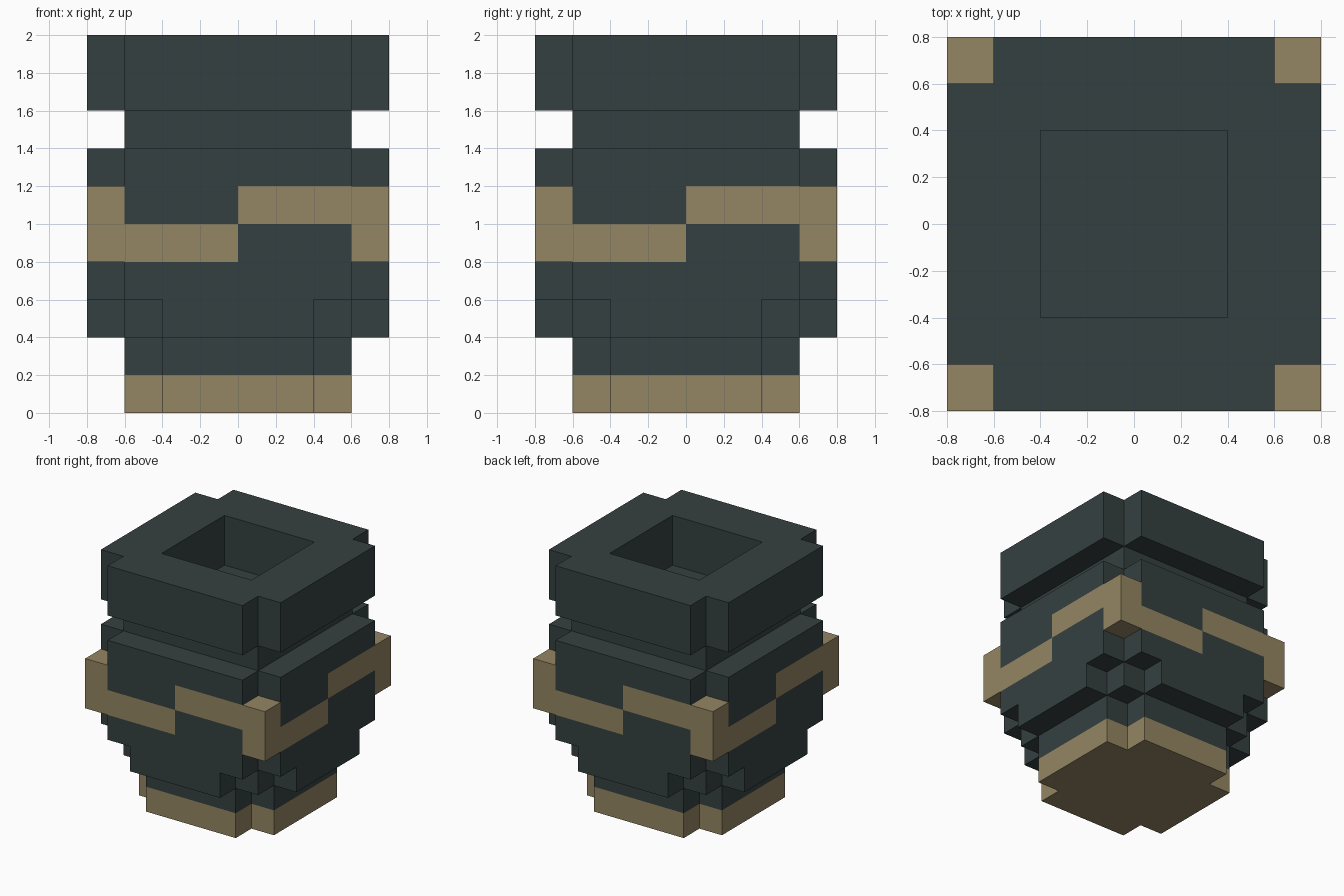
import bpy
import bmesh
from mathutils import Vector

cube = bpy.data.objects.get("Cube")
if cube:
    bpy.data.objects.remove(cube, do_unlink=True)


def material(name, rgb):
    mat = bpy.data.materials.new(name)
    mat.use_nodes = True
    mat.diffuse_color = (*rgb, 1)
    mat.node_tree.nodes["Principled BSDF"].inputs["Base Color"].default_value = (*rgb, 1)
    return mat


DARK = material("dark slate", (0.036, 0.051, 0.051))
TAN = material("tan clay", (0.296, 0.238, 0.125))


def outline(steps):
    """Four-fold outline from the corner points of one quarter."""
    pts = []
    for turn in range(4):
        for x, y in steps:
            for _ in range(turn):
                x, y = -y, x
            pts.append((x, y))
    return pts


def notched(r, n):
    """Square of half-width r with its corners cut back to n."""
    return outline([(r, n), (n, n), (n, r)])


def slab(steps, z0, z1):
    bm = bmesh.new()
    face = bm.faces.new([bm.verts.new((x, y, z0)) for x, y in steps])
    grown = bmesh.ops.extrude_face_region(bm, geom=[face])["geom"]
    verts = [v for v in grown if isinstance(v, bmesh.types.BMVert)]
    bmesh.ops.translate(bm, verts=verts, vec=(0, 0, z1 - z0))
    bmesh.ops.recalc_face_normals(bm, faces=bm.faces)
    return bm


def cut(bm, axis, positions):
    normal = Vector([axis == i for i in range(3)])
    for p in positions:
        geom = bm.verts[:] + bm.edges[:] + bm.faces[:]
        bmesh.ops.bisect_plane(bm, geom=geom, plane_co=normal * p, plane_no=normal)


def finish(bm, name, *mats):
    bmesh.ops.recalc_face_normals(bm, faces=bm.faces)
    mesh = bpy.data.meshes.new(name)
    bm.to_mesh(mesh)
    bm.free()
    for mat in mats:
        mesh.materials.append(mat)
    obj = bpy.data.objects.new(name, mesh)
    bpy.context.collection.objects.link(obj)


# Foot and lower body
finish(slab(notched(0.6, 0.4), 0, 0.2), "foot", TAN)
finish(slab(notched(0.6, 0.4), 0.2, 0.4), "ankle", DARK)
stepped = outline([(0.8, 0.4), (0.6, 0.4), (0.6, 0.6), (0.4, 0.6), (0.4, 0.8)])
finish(slab(stepped, 0.4, 0.6), "lower_step", DARK)
finish(slab(notched(0.8, 0.6), 0.6, 0.8), "lower_body", DARK)

# Belly with corner posts and a zigzag band
belly = slab(outline([(0.8, 0.8)]), 0.8, 1.2)
for axis in (0, 1):
    cut(belly, axis, (-0.6, 0, 0.6))
cut(belly, 2, (1.0,))
for f in belly.faces:
    c, n = f.calc_center_median(), f.normal
    post = abs(c.x) > 0.6 and abs(c.y) > 0.6
    along = n.x * c.y - n.y * c.x  # distance to the right across each side
    band = abs(n.z) < 0.5 and (along > 0) == (c.z > 1.0)
    at_corner = abs(n.z) < 0.5 and abs(along) > 0.6
    f.material_index = int(post or band or at_corner)
finish(belly, "banded_belly", DARK, TAN)

# Shoulder and neck
finish(slab(notched(0.8, 0.6), 1.2, 1.4), "shoulder", DARK)
finish(slab(outline([(0.6, 0.6)]), 1.4, 1.6), "neck", DARK)

# Rim with a square opening
rim = slab(notched(0.8, 0.6), 1.6, 2.0)
for axis in (0, 1):
    cut(rim, axis, (-0.4, 0.4))
middle = [f for f in rim.faces
          if max(abs(f.calc_center_median().x), abs(f.calc_center_median().y)) < 0.4]
bmesh.ops.delete(rim, geom=middle, context="FACES")
bmesh.ops.bridge_loops(rim, edges=[e for e in rim.edges if e.is_boundary])
finish(rim, "rim", DARK)
